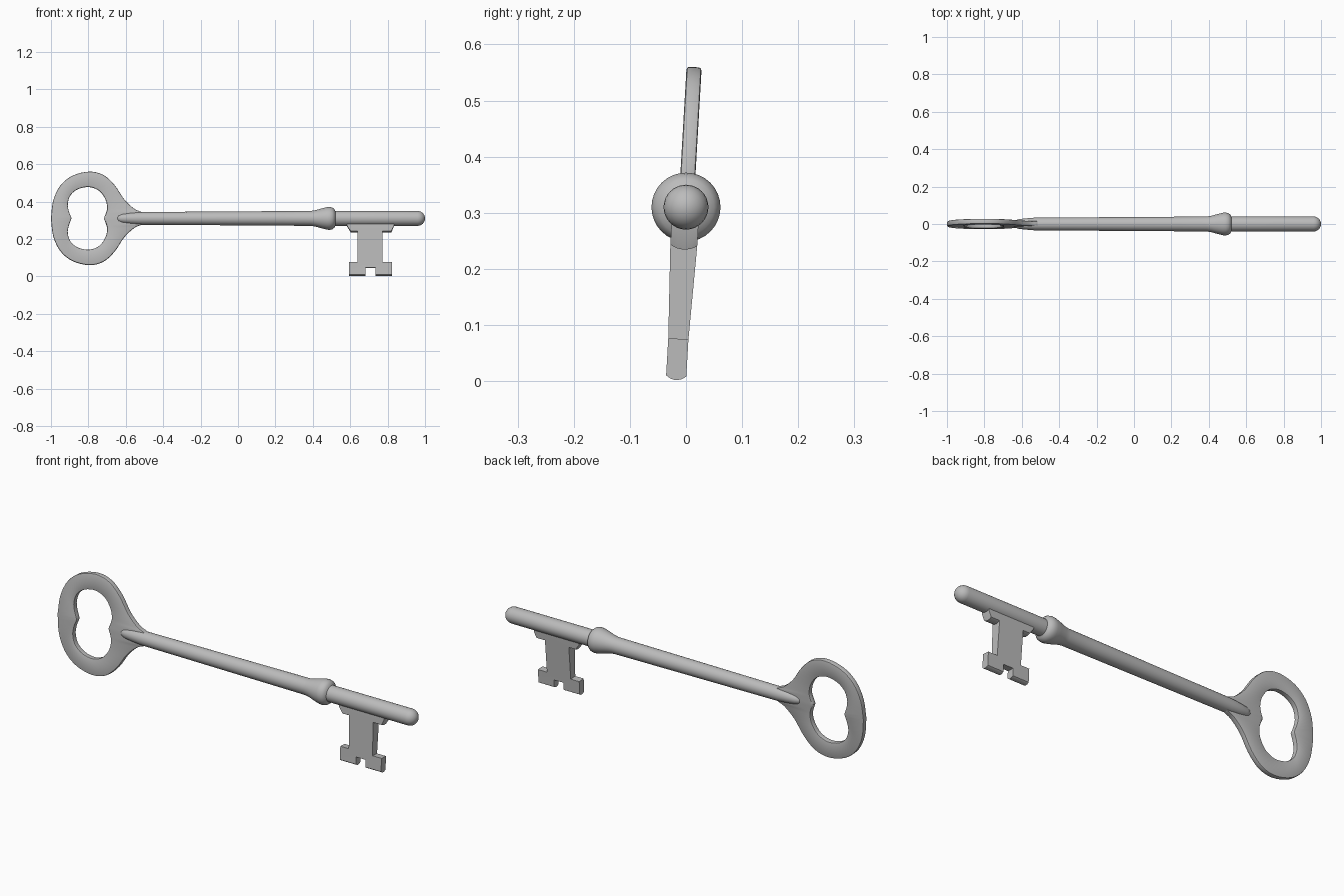
import bpy, bmesh, math
from mathutils import Vector, Matrix

cube = bpy.data.objects.get("Cube")
if cube:
    bpy.data.objects.remove(cube, do_unlink=True)

AXIS_Z = 0.31   # height of the shaft axis
TILT = -0.058   # bow and bit lean slightly about the shaft

metal = bpy.data.materials.new("grey_metal")
metal.use_nodes = True
metal.diffuse_color = (0.5, 0.5, 0.5, 1)
metal.node_tree.nodes["Principled BSDF"].inputs["Base Color"].default_value = (0.5, 0.5, 0.5, 1)


def finish(bm, name, tilt=0.0, angle=35):
    bmesh.ops.recalc_face_normals(bm, faces=bm.faces)
    bm.transform(Matrix.Translation((0, 0, AXIS_Z)) @ Matrix.Rotation(tilt, 4, 'X'))
    mesh = bpy.data.meshes.new(name)
    bm.to_mesh(mesh)
    bm.free()
    mesh.materials.append(metal)
    obj = bpy.data.objects.new(name, mesh)
    bpy.context.collection.objects.link(obj)
    bpy.ops.object.select_all(action='DESELECT')
    obj.select_set(True)
    bpy.context.view_layer.objects.active = obj
    bpy.ops.object.shade_smooth_by_angle(angle=math.radians(angle))


def spline(points, count):
    """Sample a smooth open path evenly by point index."""
    p = [Vector(q) for q in points]
    p = [2 * p[0] - p[1]] + p + [2 * p[-1] - p[-2]]
    out = []
    for i in range(count + 1):
        u = i / count * (len(points) - 1)
        k = min(int(u), len(points) - 2)
        t = u - k
        a, b, c, d = p[k:k + 4]
        out.append(0.5 * (2 * b + (c - a) * t + (2 * a - 5 * b + 4 * c - d) * t ** 2
                          + (3 * b - a - 3 * c + d) * t ** 3))
    return out


def mirrored_loop(half):
    """Close a half outline by mirroring it across the shaft axis."""
    return half + [Vector((v.x, -v.y)) for v in reversed(half[1:-1])]


# Shaft: turned profile with a collar and rounded ends
profile = [(-0.65, 0), (-0.647, 0.011), (-0.638, 0.019), (-0.62, 0.025), (-0.58, 0.03),
           (-0.53, 0.034), (-0.2, 0.036), (0.25, 0.039), (0.39, 0.04), (0.415, 0.044),
           (0.45, 0.054), (0.475, 0.06), (0.49, 0.0615), (0.505, 0.058), (0.515, 0.05), (0.52, 0.04)]
profile += [(0.96 + 0.04 * math.sin(a), 0.04 * math.cos(a))
            for a in (i * math.pi / 12 for i in range(7))]
bm = bmesh.new()
verts = [bm.verts.new((x, 0, r)) for x, r in profile]
edges = [bm.edges.new(pair) for pair in zip(verts, verts[1:])]
bmesh.ops.spin(bm, geom=verts + edges, cent=(0, 0, 0), axis=(1, 0, 0),
               angle=math.tau, steps=32, use_merge=True)
bmesh.ops.remove_doubles(bm, verts=bm.verts, dist=0.0005)
finish(bm, "shaft", angle=50)

# Bow: flat ring handle with a pinched opening and softened rims
outer = mirrored_loop(spline([(-1, 0), (-0.988, 0.095), (-0.95, 0.175), (-0.885, 0.228), (-0.795, 0.25),
                              (-0.72, 0.232), (-0.66, 0.178), (-0.607, 0.1), (-0.553, 0.05),
                              (-0.51, 0.03), (-0.5, 0)], 40))
hole = mirrored_loop(spline([(-0.89, 0), (-0.905, 0.04), (-0.91, 0.08), (-0.895, 0.125), (-0.855, 0.157),
                             (-0.795, 0.168), (-0.74, 0.146), (-0.708, 0.1), (-0.7, 0.06),
                             (-0.704, 0.035), (-0.717, 0)], 40))
half, rim = 0.0135, 0.005
section = [(0, -half + rim), (0.015, -half + 0.0015), (0.06, -half),
           (0.94, -half), (0.985, -half + 0.0015), (1, -half + rim)]
section += [(t, -y) for t, y in reversed(section)]
bm = bmesh.new()
rings = []
for t, y in section:
    ring = [a.lerp(b, t) for a, b in zip(outer, hole)]
    rings.append([bm.verts.new((v.x, y, v.y)) for v in ring])
for r1, r2 in zip(rings, rings[1:] + rings[:1]):
    for i in range(len(r1)):
        j = (i + 1) % len(r1)
        bm.faces.new((r1[i], r1[j], r2[j], r2[i]))
finish(bm, "bow", TILT, 40)

# Bit: notched plate, thicker near the shaft, with arched lower edges
FOOT, FLANGE, BASE = 0.075 - AXIS_Z, 0.242 - AXIS_Z, 0.009 - AXIS_Z
NOTCH = 0.045 - AXIS_Z
outline = [(0.58, -0.02), (0.583, -0.042), (0.603, FLANGE), (0.64, FLANGE), (0.64, FOOT), (0.593, FOOT),
           (0.593, BASE), (0.682, BASE), (0.682, NOTCH), (0.735, NOTCH), (0.735, BASE),
           (0.823, BASE), (0.823, FOOT), (0.773, FOOT), (0.773, FLANGE), (0.82, FLANGE),
           (0.833, -0.042), (0.835, -0.02)]
bm = bmesh.new()
face = bm.faces.new([bm.verts.new((x, -1, z)) for x, z in outline])
moved = bmesh.ops.extrude_face_region(bm, geom=[face], use_keep_orig=True)["geom"]
bmesh.ops.translate(bm, verts=[g for g in moved if isinstance(g, bmesh.types.BMVert)], vec=(0, 2, 0))


def cut(point, normal):
    bmesh.ops.bisect_plane(bm, geom=bm.verts[:] + bm.edges[:] + bm.faces[:],
                           plane_co=point, plane_no=normal, dist=1e-5)


for z in (FOOT, FLANGE):
    cut((0, 0, z), (0, 0, 1))
for y in (-0.85, -0.5, 0, 0.5, 0.85):
    cut((0, y, 0), (0, 1, 0))
for v in bm.verts:
    grow = min(max((v.co.z - FOOT) / (FLANGE - FOOT), 0), 1)
    if min(abs(v.co.z - BASE), abs(v.co.z - FLANGE)) < 1e-4:
        v.co.z -= 0.008 * (1 - v.co.y ** 2)
    v.co.y *= 0.018 + 0.006 * grow
finish(bm, "bit", TILT, 30)
